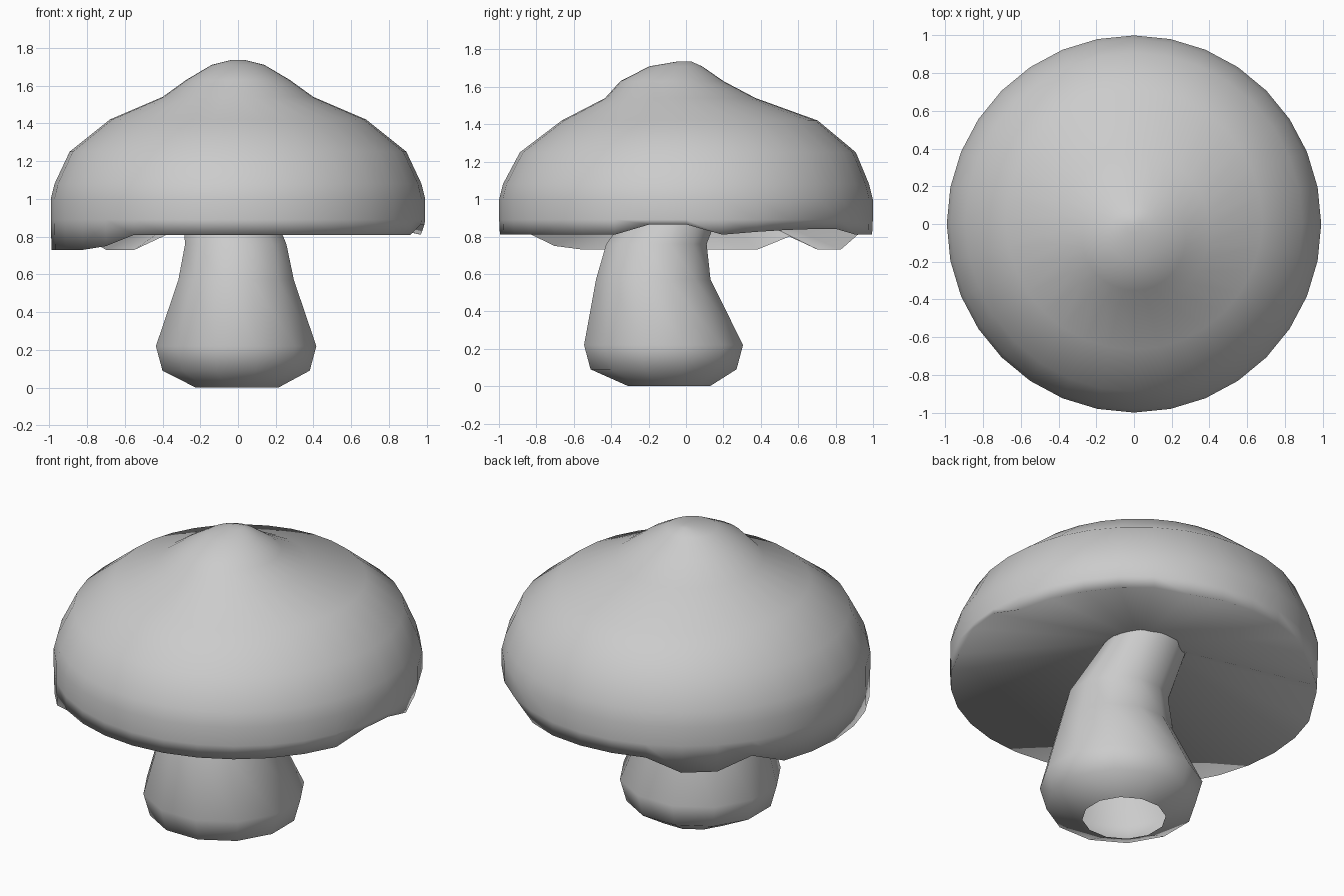
import bpy, bmesh, math

if "Cube" in bpy.data.objects:
    bpy.data.objects.remove(bpy.data.objects["Cube"])


def make_object(name, bm):
    mesh = bpy.data.meshes.new(name)
    bm.to_mesh(mesh)
    bm.free()
    mesh.shade_smooth()
    ob = bpy.data.objects.new(name, mesh)
    bpy.context.collection.objects.link(ob)
    return ob


def ring(bm, sides, x, y, r, height, turn=0, radius=None, stretch=1):
    # height and radius may vary with the vertex index
    verts = []
    for i in range(sides):
        a = 2 * math.pi * i / sides + turn
        ri = radius.get(i, r) if radius else r
        verts.append(bm.verts.new((x + ri * math.cos(a),
                                   y + stretch * ri * math.sin(a), height(i))))
    return verts


def bridge(bm, upper, lower):
    n = len(upper)
    for i in range(n):
        j = (i + 1) % n
        bm.faces.new((upper[i], lower[i], lower[j], upper[j]))


def fan(bm, verts, tip, flip=False):
    n = len(verts)
    for i in range(n):
        a, b = verts[i], verts[(i + 1) % n]
        bm.faces.new((b, a, tip) if flip else (a, b, tip))


# Cap: lofted rings (radius, height, centre y) from peak to brim
SIDES = 32
rows = [(0.04, 1.735, -0.01), (0.14, 1.71, -0.055), (0.275, 1.63, -0.075),
        (0.40, 1.54, -0.03), (0.68, 1.42, 0.02), (0.892, 1.25, 0.01),
        (0.972, 1.08, 0), (0.992, 1.0, 0), (0.992, 0.89, 0)]

# Wavy brim: heights that differ from the usual 0.81, and a tucked-in stretch
brim = {31: 0.865, 0: 0.865, 2: 0.825, 3: 0.835, 4: 0.84, 5: 0.84,
        11: 0.73, 12: 0.73, 13: 0.80, 20: 0.75}
brim.update({i: 0.73 for i in range(14, 20)})
tuck = {2: 0.975, 3: 0.96, 4: 0.955, 5: 0.96, 6: 0.975}

bm = bmesh.new()
rings = [ring(bm, SIDES, 0, y, r, lambda i, z=z: z, stretch=1.007) for r, z, y in rows]
rings.append(ring(bm, SIDES, 0, 0, 0.988, lambda i: brim.get(i, 0.81),
                  radius=tuck, stretch=1.007))
for a, b in zip(rings, rings[1:]):
    bridge(bm, a, b)
fan(bm, rings[0], bm.verts.new((0, -0.01, 1.737)))
# Hollow conical underside
fan(bm, rings[-1], bm.verts.new((-0.05, 0, 1.08)), flip=True)
make_object("mushroom_cap", bm)

# Stem: bent tube, open at the base (centre x, centre y, radius, height)
stem = [(-0.09, 0.02, 0.222, 1.08), (-0.012, -0.158, 0.278, 0.76),
        (-0.01, -0.175, 0.317, 0.57), (-0.01, -0.12, 0.440, 0.22),
        (-0.01, -0.12, 0.404, 0.09), (-0.005, -0.09, 0.226, 0)]
bm = bmesh.new()
rings = [ring(bm, 12, x, y, r, lambda i, z=z: z, turn=math.pi / 12)
         for x, y, r, z in stem]
for a, b in zip(rings, rings[1:]):
    bridge(bm, a, b)
make_object("mushroom_stem", bm)
